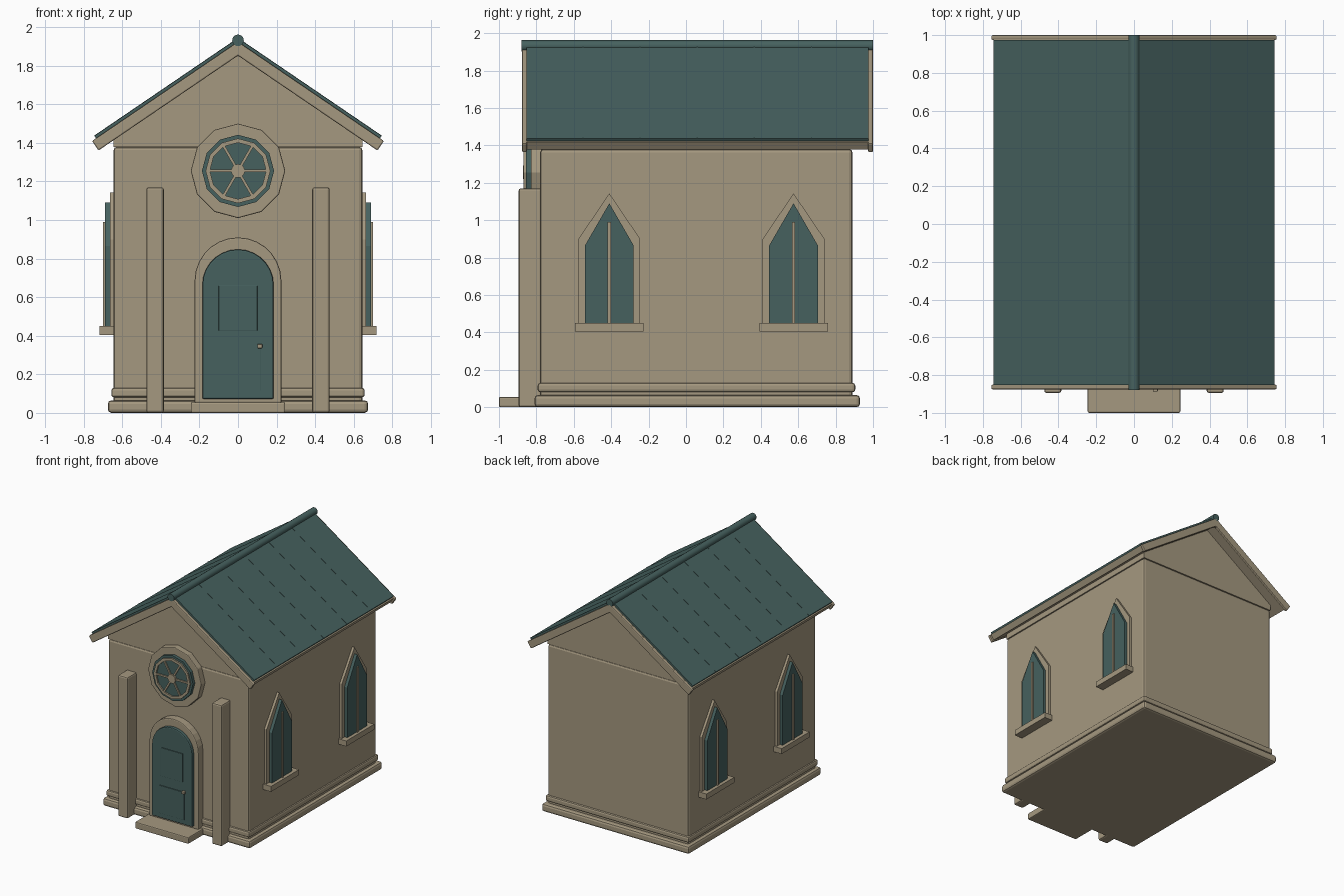
import bpy, bmesh, math
from mathutils import Vector

cube = bpy.data.objects.get("Cube")
if cube:
    bpy.data.objects.remove(cube, do_unlink=True)


def material(name, rgb):
    m = bpy.data.materials.new(name)
    m.use_nodes = True
    m.diffuse_color = (*rgb, 1)
    m.node_tree.nodes["Principled BSDF"].inputs["Base Color"].default_value = (*rgb, 1)
    return m


STONE = material("warm stone", (0.375, 0.315, 0.215))
TEAL = material("dark teal", (0.061, 0.120, 0.114))


def prism(name, points, axis, a, b, mat, bevel=0):
    """Extrude a 2D outline from a to b along the x, y or z axis."""
    place = {"x": lambda p, t: (t, p[0], p[1]),
             "y": lambda p, t: (p[0], t, p[1]),
             "z": lambda p, t: (p[0], p[1], t)}[axis]
    bm = bmesh.new()
    face = bm.faces.new([bm.verts.new(place(p, a)) for p in points])
    moved = bmesh.ops.extrude_face_region(bm, geom=[face])["geom"]
    offset = Vector(place((0, 0), b - a))
    bmesh.ops.translate(bm, vec=offset, verts=[v for v in moved if isinstance(v, bmesh.types.BMVert)])
    bmesh.ops.recalc_face_normals(bm, faces=bm.faces)
    mesh = bpy.data.meshes.new(name)
    bm.to_mesh(mesh)
    bm.free()
    mesh.materials.append(mat)
    ob = bpy.data.objects.new(name, mesh)
    bpy.context.collection.objects.link(ob)
    if bevel:
        mod = ob.modifiers.new("soft edges", "BEVEL")
        mod.width = bevel
        mod.segments = 2
        mod.limit_method = "ANGLE"
    return ob


def box(name, x, y, z, mat, bevel=0):
    outline = [(x[0], y[0]), (x[1], y[0]), (x[1], y[1]), (x[0], y[1])]
    return prism(name, outline, "z", z[0], z[1], mat, bevel)


def ngon(r, n, cx=0, cz=0):
    return [(cx + r * math.sin(math.tau * i / n), cz + r * math.cos(math.tau * i / n)) for i in range(n)]


def arch(half, bottom, spring, n=14):
    curve = [(half * math.cos(math.pi * i / n), spring + half * math.sin(math.pi * i / n)) for i in range(n + 1)]
    return [(half, bottom)] + curve + [(-half, bottom)]


def pointed(cy, half, bottom, shoulder, top):
    return [(cy - half, bottom), (cy + half, bottom), (cy + half, shoulder), (cy, top), (cy - half, shoulder)]


SLOPE = math.atan(0.68)


def chevron(apex, half, thick):
    """Outline of a gabled band of even thickness."""
    s, c = math.sin(SLOPE), math.cos(SLOPE)
    end = apex - half * math.tan(SLOPE)
    side = [(half, end), (half - thick * s, end - thick * c)]
    return [(0, apex)] + side + [(0, apex - thick / c)] + [(-x, z) for x, z in reversed(side)]


# Walls, gables and plinth
FRONT, BACK = -0.78, 0.89
box("walls", (-0.645, 0.645), (FRONT, BACK), (0.03, 1.38), STONE, 0.018)
prism("gable", [(-0.645, 1.38), (0.645, 1.38), (0.645, 1.44), (0, 1.88), (-0.645, 1.44)],
      "y", FRONT, BACK, STONE)
box("lower_plinth", (-0.675, 0.675), (-0.81, 0.93), (0, 0.065), STONE, 0.018)
box("middle_plinth", (-0.635, 0.635), (-0.77, 0.885), (0.05, 0.1), STONE)
box("upper_plinth", (-0.657, 0.657), (-0.793, 0.905), (0.08, 0.13), STONE, 0.014)

# Roof
prism("roof_deck", chevron(1.925, 0.745, 0.05), "y", -0.86, 0.98, STONE)
prism("roof_covering", chevron(1.943, 0.745, 0.022), "y", -0.852, 0.975, TEAL)
for i in range(5):
    y = -0.55 + 0.305 * i
    prism("roof_seam", chevron(1.945, 0.745, 0.01), "y", y - 0.003, y + 0.003, TEAL)
for name, y in (("front", -0.876), ("back", 0.974)):
    prism(name + "_bargeboard", chevron(1.925, 0.757, 0.06), "y", y, y + 0.026, STONE, 0.007)
ridge = prism("ridge_roll", ngon(0.03, 16, 0, 1.932), "y", -0.88, 1.0, TEAL)

# Buttresses and doorstep
for side in (-1, 1):
    cx = side * 0.43
    box("buttress", (cx - 0.045, cx + 0.045), (-0.895, -0.77), (0, 1.17), STONE, 0.012)
box("doorstep", (-0.245, 0.245), (-1.0, -0.78), (0, 0.055), STONE, 0.008)

# Door
prism("door_surround", arch(0.225, 0.05, 0.685), "y", -0.84, -0.77, STONE, 0.008)
prism("door", arch(0.185, 0.073, 0.663), "y", -0.865, -0.78, TEAL, 0.008)
box("upper_door_panel", (-0.1, 0.1), (-0.871, -0.86), (0.425, 0.66), TEAL, 0.002)
box("lower_door_panel", (-0.117, 0.117), (-0.871, -0.86), (0.115, 0.345), TEAL, 0.002)
box("door_handle", (0.1, 0.126), (-0.887, -0.86), (0.335, 0.357), STONE, 0.004)

# Round window
CZ = 1.255
prism("round_window_surround", ngon(0.245, 12, 0, CZ), "y", -0.83, -0.77, STONE, 0.006)
prism("round_window_glass", ngon(0.187, 12, 0, CZ), "y", -0.856, -0.78, TEAL)
rim = prism("round_window_rim", ngon(0.168, 12, 0, CZ), "y", -0.868, -0.85, STONE)
bm = bmesh.new()
bm.from_mesh(rim.data)
caps = [f for f in bm.faces if len(f.verts) == 12]
bmesh.ops.inset_region(bm, faces=caps, thickness=0.022)
caps = [f for f in bm.faces if len(f.verts) == 12]
bmesh.ops.bridge_loops(bm, edges=list({e for f in caps for e in f.edges}))
bmesh.ops.delete(bm, geom=caps, context="FACES_ONLY")
bmesh.ops.recalc_face_normals(bm, faces=bm.faces)
bm.to_mesh(rim.data)
bm.free()
prism("round_window_hub", ngon(0.036, 12, 0, CZ), "y", -0.872, -0.85, STONE)
for i in range(3):
    a = math.pi * i / 3
    d, n = Vector((math.cos(a), math.sin(a))) * 0.15, Vector((-math.sin(a), math.cos(a))) * 0.007
    mid = Vector((0, CZ))
    prism("round_window_spokes", [mid + d + n, mid - d + n, mid - d - n, mid + d - n],
          "y", -0.866, -0.85, STONE)

# Pointed side windows
for side in (-1, 1):
    for cy in (-0.41, 0.575):
        prism("window_frame", pointed(cy, 0.165, 0.44, 0.9, 1.143), "x", side * 0.63, side * 0.665, STONE)
        prism("window_glass", pointed(cy, 0.13, 0.445, 0.865, 1.09), "x", side * 0.64, side * 0.69, TEAL)
        mull = sorted((side * 0.65, side * 0.7))
        box("window_mullion", mull, (cy - 0.009, cy + 0.009), (0.445, 0.99), STONE)
        sill = sorted((side * 0.63, side * 0.718))
        box("window_sill", sill, (cy - 0.183, cy + 0.183), (0.405, 0.45), STONE)

# Smooth only the ridge roll
bpy.ops.object.select_all(action="DESELECT")
ridge.select_set(True)
bpy.context.view_layer.objects.active = ridge
bpy.ops.object.shade_smooth_by_angle(angle=math.radians(35))
